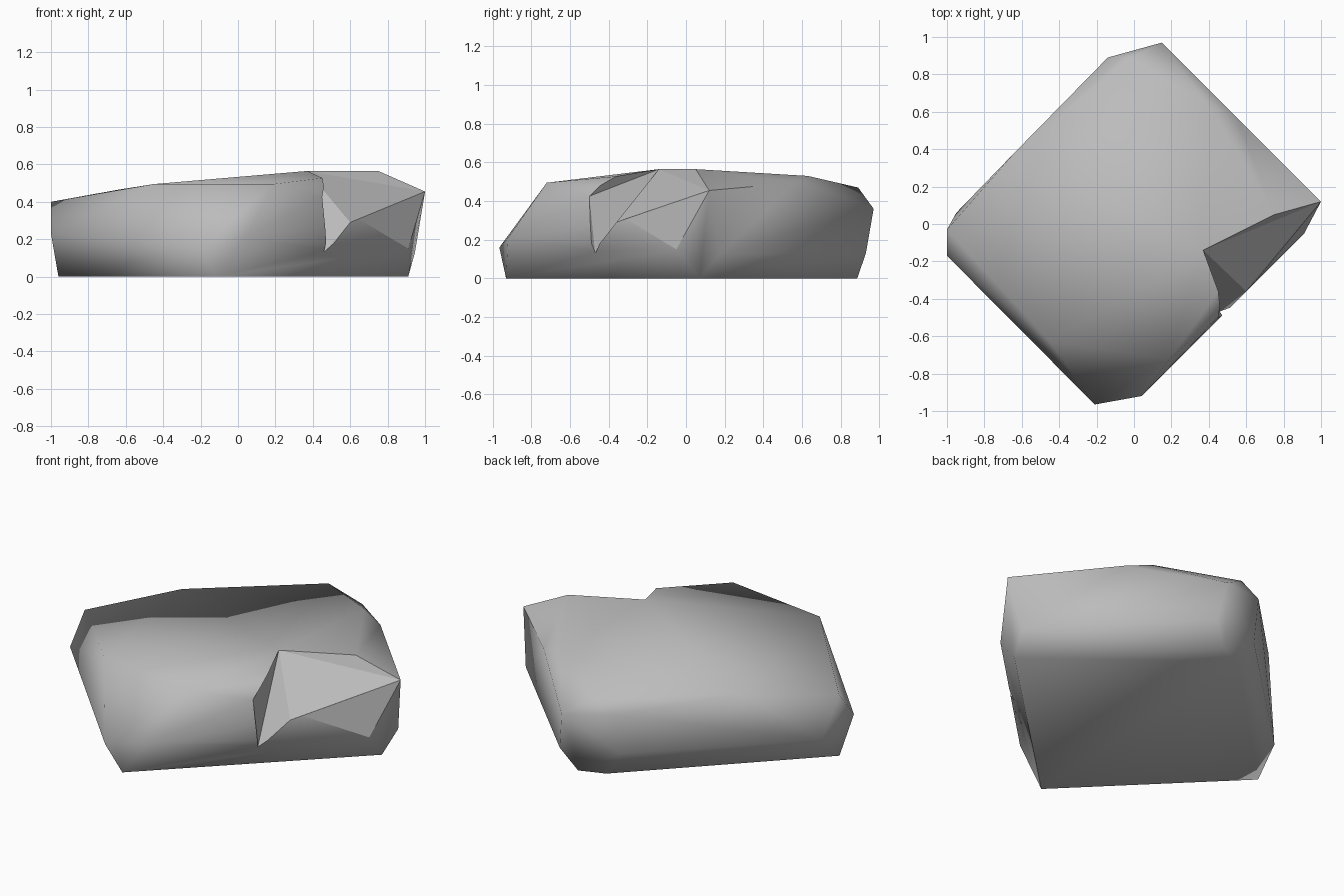
import bpy
import bmesh
from math import radians
from mathutils import Vector

default_cube = bpy.data.objects.get("Cube")
if default_cube:
    bpy.data.objects.remove(default_cube, do_unlink=True)

# Stone colour
stone = bpy.data.materials.new("stone grey")
stone.use_nodes = True
grey = (0.5, 0.5, 0.5, 1)
stone.diffuse_color = grey
stone.node_tree.nodes["Principled BSDF"].inputs["Base Color"].default_value = grey


def hull_object(name, corners):
    """Wrap a tight convex skin around a handful of corners."""
    bm = bmesh.new()
    for corner in corners:
        bm.verts.new(corner)
    bmesh.ops.convex_hull(bm, input=bm.verts[:])
    loose = [v for v in bm.verts if not v.link_faces]
    bmesh.ops.delete(bm, geom=loose, context="VERTS")
    bmesh.ops.dissolve_limit(bm, angle_limit=radians(1), verts=bm.verts[:], edges=bm.edges[:])
    bmesh.ops.recalc_face_normals(bm, faces=bm.faces[:])
    mesh = bpy.data.meshes.new(name)
    bm.to_mesh(mesh)
    bm.free()
    mesh.materials.append(stone)
    obj = bpy.data.objects.new(name, mesh)
    bpy.context.collection.objects.link(obj)
    return obj


# Corners around the broken notch
tip = Vector((1, 0.12, 0.455))
shelf = Vector((0.75, 0.05, 0.565))
peak = Vector((0.37, -0.14, 0.565))
inner = Vector((0.46, -0.35, 0.425))
root = Vector((0.46, -0.47, 0.13))
lip = Vector((0.45, -0.5, 0.425))
ledge = Vector((0.6, -0.36, 0.29))

# Corners of the whole block, level by level
base = [(-0.12, -0.93, 0), (0.91, 0.07, 0), (0.1, 0.885, 0), (-0.05, 0.83, 0), (-0.96, -0.09, 0)]
chamfer = [(-0.21, -0.965, 0.16), (0.04, -0.92, 0.21), (0.91, -0.05, 0.15), (0.945, 0.175, 0.125),
           (0.19, 0.93, 0.13), (-0.15, 0.84, 0.15), (-0.95, 0.06, 0.15), (-1, -0.17, 0.23)]
shoulder = [(0.19, -0.72, 0.495), (0.55, 0.57, 0.495), (0.15, 0.97, 0.36),
            (-0.14, 0.89, 0.4), (-1, -0.03, 0.4)]
crown = [(-0.02, 0.89, 0.47), (-0.64, 0.38, 0.465), (-0.45, -0.63, 0.495), (0.4, 0.63, 0.53)]
rim = [tip, shelf, peak, lip, ledge]
rock = hull_object("rock", base + chamfer + shoulder + crown + rim)

# Chip the notch out with two wedges opening outwards
outward = Vector((0.55, -0.6, 0.4))
opening = [p + outward for p in rim + [inner, root]]
wedges = {"notch_cutter_deep": [peak, inner, root, lip, ledge],
          "notch_cutter_wide": [peak, ledge, tip, shelf]}
bpy.context.view_layer.objects.active = rock
rock.select_set(True)
for name, corners in wedges.items():
    cutter = hull_object(name, corners + opening)
    cutter.hide_render = True
    cut = rock.modifiers.new(name, "BOOLEAN")
    cut.operation = "DIFFERENCE"
    cut.solver = "EXACT"
    cut.object = cutter
    bpy.ops.object.modifier_apply(modifier=cut.name)
    bpy.data.objects.remove(cutter, do_unlink=True)

# Worn, smooth edges everywhere except the fresh break
bpy.ops.object.shade_smooth_by_angle(angle=radians(58))
for face in rock.data.polygons:
    c = face.center
    if c.x > 0.4 and c.y < 0.1 and c.z > 0.25:
        face.use_smooth = False
